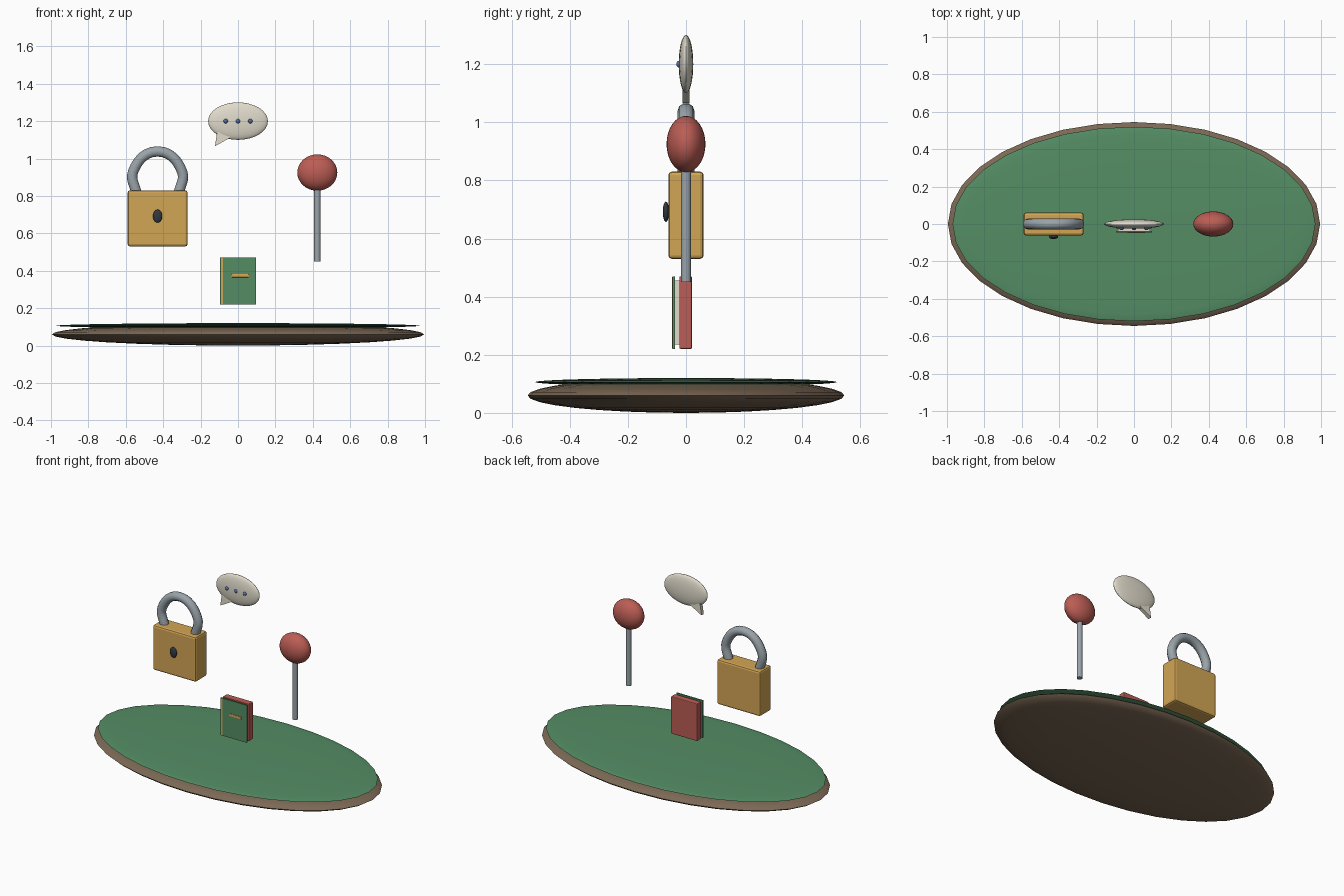
import bpy, bmesh, math

if "Cube" in bpy.data.objects:
    bpy.data.objects.remove(bpy.data.objects["Cube"])

mats = {}
COL = {
    "earth": (0.20, 0.14, 0.09), "grass": (0.09, 0.27, 0.13), "gold": (0.65, 0.38, 0.09),
    "steel": (0.32, 0.37, 0.40), "dark": (0.03, 0.04, 0.05), "red": (0.50, 0.11, 0.09),
    "cream": (0.75, 0.71, 0.60), "blue": (0.10, 0.16, 0.36),
}


def paint(ob, col):
    if col not in mats:
        mats[col] = bpy.data.materials.new(col)
        mats[col].diffuse_color = (*COL[col], 1)
    ob.data.materials.append(mats[col])


def finish(name, col, smooth=True):
    ob = bpy.context.object
    ob.name = name
    paint(ob, col)
    if smooth:
        bpy.ops.object.shade_smooth_by_angle(angle=math.radians(40))
    return ob


def ellipsoid(name, loc, radii, col, seg=32, rings=16):
    bpy.ops.mesh.primitive_uv_sphere_add(segments=seg, ring_count=rings, radius=1, location=loc)
    bpy.context.object.scale = radii
    bpy.ops.object.transform_apply(location=False, rotation=False)
    return finish(name, col)


def box(name, x, y, z, col, bevel=0.0):
    """Box from (min, max) ranges on each axis."""
    loc = [(a + b) / 2 for a, b in (x, y, z)]
    bpy.ops.mesh.primitive_cube_add(size=1, location=loc)
    bpy.context.object.scale = [b - a for a, b in (x, y, z)]
    bpy.ops.object.transform_apply(location=False, rotation=False)
    ob = finish(name, col, False)
    if bevel:
        m = ob.modifiers.new("bevel", "BEVEL")
        m.width, m.segments = bevel, 2
    return ob


# Island base and grass
ellipsoid("island_earth", (0, 0, 0.06), (0.995, 0.545, 0.06), "earth")
ellipsoid("island_grass", (0, 0, 0.106), (0.97, 0.52, 0.014), "grass")

# Padlock
LX = -0.43
box("lock_body", (LX - 0.16, LX + 0.16), (-0.061, 0.061), (0.53, 0.83), "gold", 0.012)
ellipsoid("lock_keyhole", (LX, -0.069, 0.692), (0.025, 0.011, 0.035), "dark", 20, 10)

cu = bpy.data.curves.new("lock_shackle", "CURVE")
cu.dimensions = "3D"
cu.bevel_depth, cu.bevel_resolution, cu.resolution_u = 0.029, 3, 6
cu.use_fill_caps = True
sp = cu.splines.new("BEZIER")
path = [(-0.112, 0.81), (-0.131, 0.93), (0, 1.038), (0.131, 0.93), (0.112, 0.81)]
sp.bezier_points.add(len(path) - 1)
for p, (x, z) in zip(sp.bezier_points, path):
    p.co = (LX + x, 0, z)
    p.handle_left_type = p.handle_right_type = "AUTO"
shackle = bpy.data.objects.new("lock_shackle", cu)
bpy.context.collection.objects.link(shackle)
paint(shackle, "steel")

# Speech bubble with tail and dots
ellipsoid("bubble", (0, 0, 1.2), (0.16, 0.025, 0.1), "cream")
bm = bmesh.new()
tri = [(-0.112, 1.14), (-0.123, 1.066), (-0.03, 1.118), (-0.04, 1.15)]
face = bm.faces.new([bm.verts.new((x, -0.012, z)) for x, z in tri])
ext = bmesh.ops.extrude_face_region(bm, geom=[face])["geom"]
bmesh.ops.translate(bm, vec=(0, 0.024, 0), verts=[g for g in ext if isinstance(g, bmesh.types.BMVert)])
bmesh.ops.recalc_face_normals(bm, faces=bm.faces)
me = bpy.data.meshes.new("bubble_tail")
bm.to_mesh(me)
bm.free()
tail = bpy.data.objects.new("bubble_tail", me)
bpy.context.collection.objects.link(tail)
paint(tail, "cream")
for i in (-1, 0, 1):
    ellipsoid(f"bubble_dot_{i + 2}", (i * 0.066, -0.024, 1.2), (0.012, 0.009, 0.012), "blue", 16, 8)

# Map pin
bpy.ops.mesh.primitive_cylinder_add(vertices=16, radius=0.0175, depth=0.42, location=(0.424, 0, 0.66))
finish("pin_stem", "steel")
ellipsoid("pin_head", (0.424, 0, 0.925), (0.107, 0.067, 0.097), "red")

# Book: back block, pages, front cover, spine band, label
box("book_back", (-0.097, 0.097), (-0.023, 0.021), (0.22, 0.47), "red", 0.005)
box("book_pages", (-0.085, 0.085), (-0.04, -0.02), (0.235, 0.455), "cream")
box("book_cover", (-0.097, 0.097), (-0.046, -0.037), (0.22, 0.47), "grass")
box("book_spine_band", (-0.091, -0.081), (-0.049, -0.045), (0.222, 0.468), "gold")
box("book_label", (-0.034, 0.058), (-0.049, -0.045), (0.365, 0.382), "gold", 0.0015)

for m in bpy.data.materials:
    if m.users and not m.is_grease_pencil:
        m.use_nodes = True
        m.node_tree.nodes["Principled BSDF"].inputs["Base Color"].default_value = m.diffuse_color
